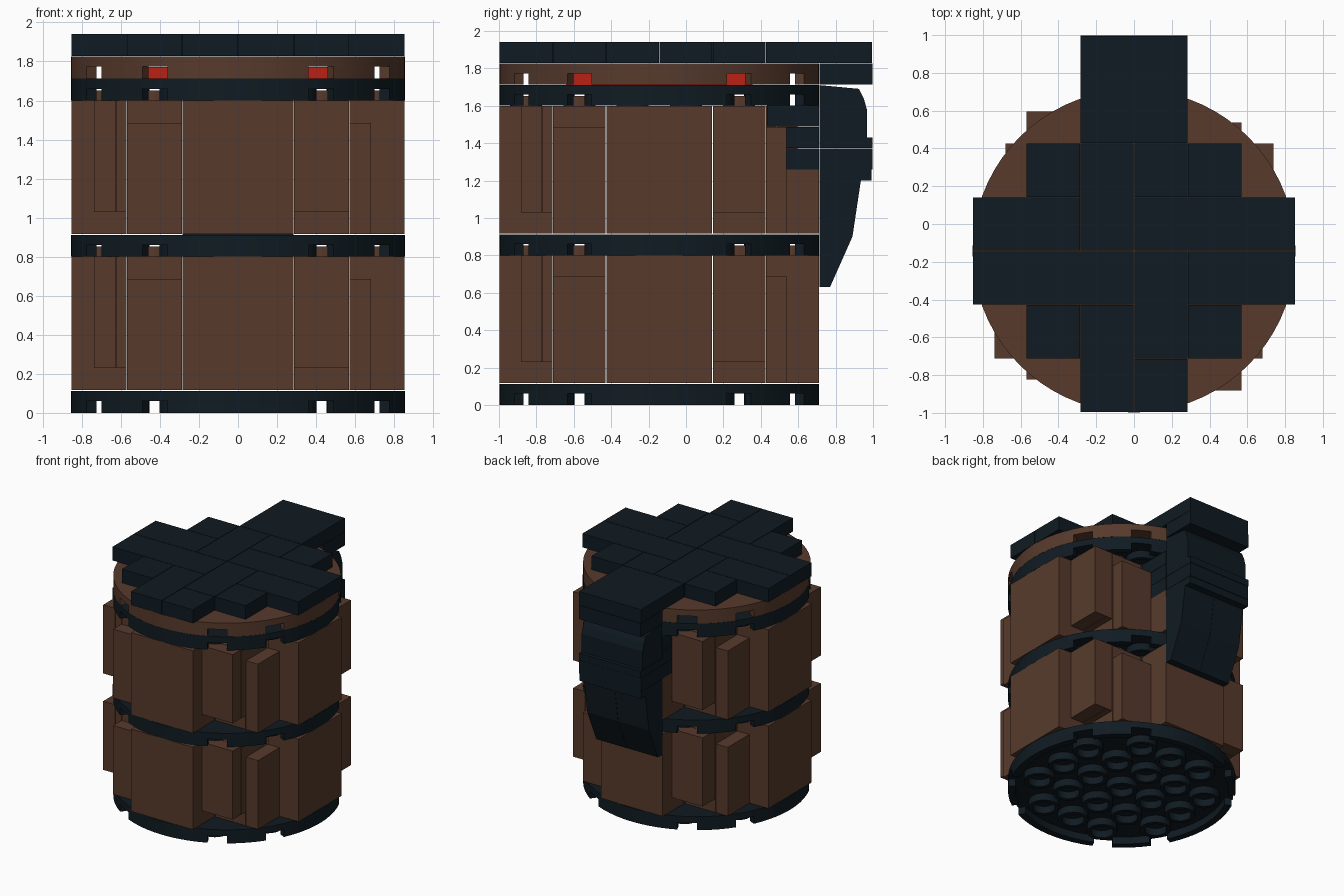
import bpy, bmesh
from math import radians, cos, sin
from mathutils import Matrix, Vector

if "Cube" in bpy.data.objects:
    bpy.data.objects.remove(bpy.data.objects["Cube"])

U = 0.285            # one grid cell
CY = -0.143          # barrel axis in y
G = 0.002            # gap around each block


def material(name, rgb):
    m = bpy.data.materials.new(name)
    m.diffuse_color = (*rgb, 1)
    m.use_nodes = True
    m.node_tree.nodes["Principled BSDF"].inputs["Base Color"].default_value = m.diffuse_color
    return m


DARK = material("dark", (0.005, 0.011, 0.016))
BROWN = material("brown", (0.095, 0.042, 0.025))
RED = material("red", (0.5, 0.015, 0.008))


def finish(bm, name, mat, matrix=None, smooth=False):
    bmesh.ops.recalc_face_normals(bm, faces=bm.faces)
    if matrix:
        bm.transform(matrix)
    me = bpy.data.meshes.new(name)
    bm.to_mesh(me)
    bm.free()
    me.materials.append(mat)
    ob = bpy.data.objects.new(name, me)
    bpy.context.collection.objects.link(ob)
    if smooth:
        bpy.ops.object.select_all(action='DESELECT')
        ob.select_set(True)
        bpy.context.view_layer.objects.active = ob
        bpy.ops.object.shade_smooth_by_angle(angle=radians(30))
    return ob


def box(bm, x0, x1, y0, y1, z0, z1):
    size = Matrix.Diagonal((x1 - x0 - 2 * G, y1 - y0 - 2 * G, z1 - z0, 1))
    mid = Matrix.Translation(((x0 + x1) / 2, (y0 + y1) / 2, (z0 + z1) / 2))
    bmesh.ops.create_cube(bm, size=1, matrix=mid @ size)


def cylinder(bm, x, y, r, z0, z1, n=16):
    bmesh.ops.create_cone(bm, cap_ends=True, segments=n, radius1=r, radius2=r, depth=z1 - z0,
                          matrix=Matrix.Translation((x, y, (z0 + z1) / 2)))


def ring(bm, x, y, ri, ro, z0, z1, n, keep=lambda i: True):
    """Ring of wall segments; keep(i) leaves openings."""
    def corner(i):
        c, s = cos(2 * 3.14159265 * i / n), sin(2 * 3.14159265 * i / n)
        return [bm.verts.new((x + r * c, y + r * s, z)) for r, z in
                ((ri, z0), (ro, z0), (ro, z1), (ri, z1))]
    cols = [corner(i) for i in range(n)]
    for i in range(n):
        if not keep(i):
            continue
        a, b = cols[i], cols[(i + 1) % n]
        for k in range(4):
            bm.faces.new((a[k], b[k], b[(k + 1) % 4], a[(k + 1) % 4]))
        if not keep((i - 1) % n):
            bm.faces.new(a)
        if not keep((i + 1) % n):
            bm.faces.new(b)


def extrude_x(name, profile, x0, x1, mat):
    bm = bmesh.new()
    f = bm.faces.new([bm.verts.new((x0, y, z)) for y, z in profile])
    ext = bmesh.ops.extrude_face_region(bm, geom=[f])['geom']
    bmesh.ops.translate(bm, vec=(x1 - x0, 0, 0),
                        verts=[v for v in ext if isinstance(v, bmesh.types.BMVert)])
    return finish(bm, name, mat)


# Round plates: disc, notched rim and underside tubes
def round_plate(name, z, mat, tubes=True):
    bm = bmesh.new()
    cylinder(bm, 0, 0, 0.855, z + 0.06, z + 0.112, 72)
    notches = {5, 6, 11, 12}
    ring(bm, 0, 0, 0.80, 0.855, z, z + 0.06, 72, lambda i: i % 18 not in notches)
    if tubes:
        for i in range(-2, 3):
            for j in range(-2, 3):
                if abs(i) + abs(j) < 4:
                    ring(bm, i * U, j * U, 0.085, 0.116, z, z + 0.06, 20)
    finish(bm, name, mat, Matrix.Translation((0, CY, 0)), True)


round_plate("bottom_hoop_plate", 0.0, DARK)
round_plate("middle_hoop_plate", 0.80, DARK)
round_plate("upper_hoop_plate", 1.60, DARK)
round_plate("lid_plate", 1.713, BROWN, False)

bm = bmesh.new()
box(bm, -0.5, 0.5, CY - 0.5, CY + 0.5, 1.712, 1.772)
finish(bm, "inner_red_core", RED)

# Barrel walls: each storey repeats one side four times around the axis
for storey, z in (("lower", 0.117), ("upper", 0.916)):
    for k, side in enumerate(("front", "right", "back", "left")):
        m = Matrix.Translation((0, CY, 0)) @ Matrix.Rotation(radians(90 * k), 4, 'Z')
        tap_side = storey == "upper" and side == "back"

        bm = bmesh.new()
        box(bm, -U, U, -3 * U, -2 * U, z, 1.26 if tap_side else z + 0.683)
        if not tap_side:
            for sx in (-1, 1):
                cylinder(bm, sx * U / 2, -2.5 * U, 0.0855, z + 0.683, z + 0.735)
        finish(bm, f"{storey}_{side}_stave_block", BROWN, m)

        bm = bmesh.new()
        box(bm, U, 2 * U, -2 * U, -U, z, z + 0.683)
        cylinder(bm, 1.5 * U, -1.5 * U, 0.0855, z + 0.683, z + 0.735)
        finish(bm, f"{storey}_{side}_corner_column", BROWN, m)

        bm = bmesh.new()
        box(bm, U, 2 * U, -0.74, -0.626, z + 0.114, z + 0.683)
        box(bm, U, 2 * U, -0.626, -0.57, z + 0.114, z + 0.683)
        finish(bm, f"{storey}_{side}_raised_stave", BROWN, m)

        bm = bmesh.new()
        box(bm, -2 * U, -U, -0.683, -0.57, z, z + 0.57)
        finish(bm, f"{storey}_{side}_low_stave", BROWN, m)

# Lid tiles: x range in cells, y range in cells from the axis
tiles = [(-3, -1, 0, 1), (0, 3, 0, 1), (-3, 0, -1, 0), (1, 3, -1, 0),
         (-1, 0, 0, 2), (0, 1, 1, 2), (1, 2, 1, 2), (-2, -1, 1, 2),
         (0, 1, -2, 0), (-1, 0, -3, -1), (0, 1, -3, -2),
         (-2, -1, -2, -1), (1, 2, -2, -1), (-1, 1, 2, 4)]
bm = bmesh.new()
for a, b, c, d in tiles:
    box(bm, a * U, b * U, CY + c * U, CY + d * U, 1.827, 1.94)
finish(bm, "lid_tiles", DARK)

# Back bracket that carries the hanging flap
bm = bmesh.new()
for y0, y1, z0, z1 in ((0.43, 0.713, 1.26, 1.372), (0.43, 0.713, 1.374, 1.486),
                       (0.43, 0.713, 1.488, 1.60), (0.713, 1.0, 1.713, 1.825),
                       (0.713, 1.0, 1.374, 1.43), (0.713, 0.998, 1.26, 1.372),
                       (0.713, 0.995, 1.20, 1.258)):
    box(bm, -U, U, y0, y1, z0, z1)
finish(bm, "back_bracket", DARK)

extrude_x("back_hinge", [(0.713, 1.71), (0.925, 1.69), (0.95, 1.64), (0.967, 1.58),
                         (0.967, 1.43), (0.713, 1.43)], -0.28, 0.28, DARK)
flap = [(0.713, 1.2), (0.935, 1.2), (0.89, 0.9), (0.77, 0.63), (0.713, 0.63)]
extrude_x("back_flap_left", flap, -0.283, -0.001, DARK)
extrude_x("back_flap_right", flap, 0.001, 0.283, DARK)
